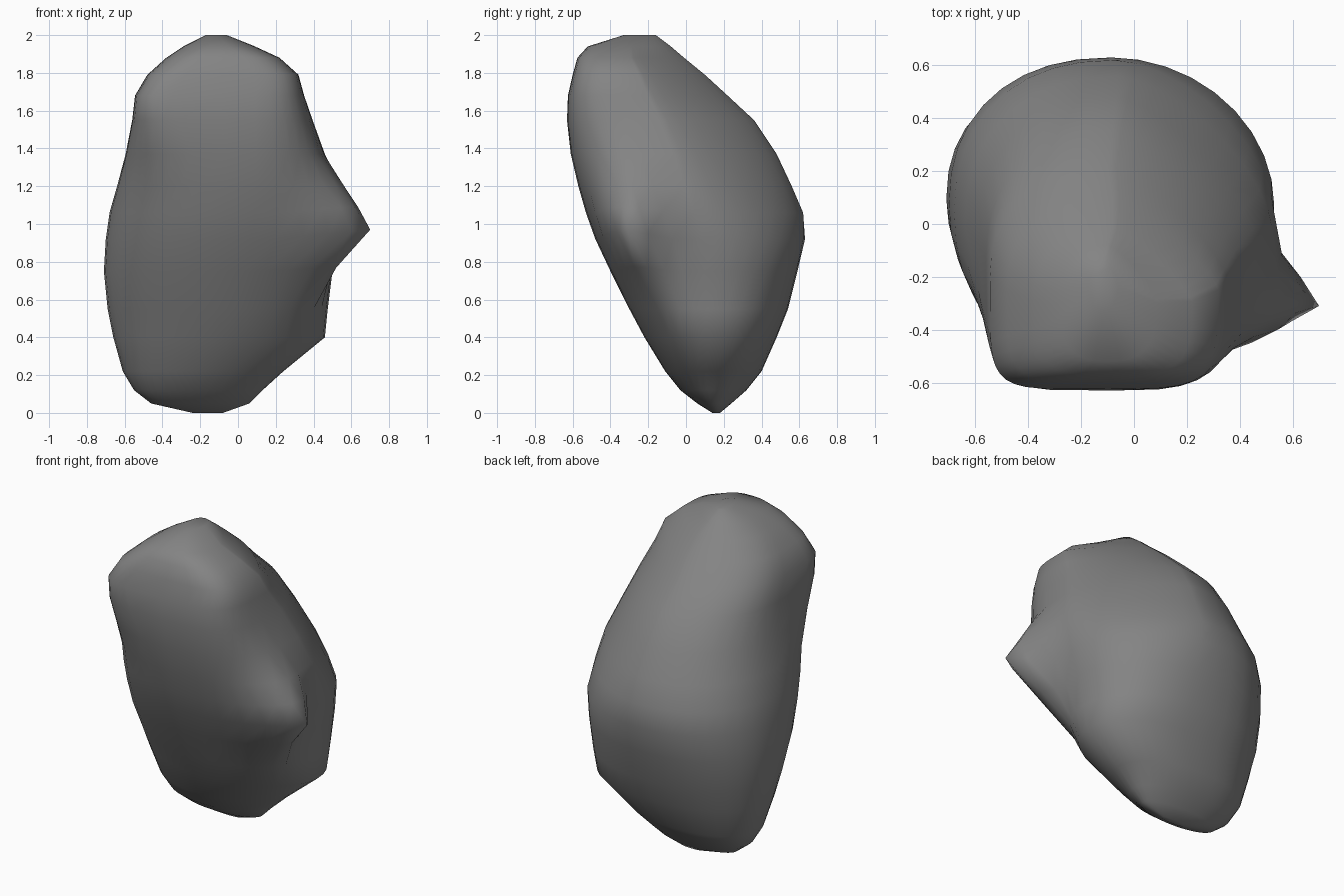
import bpy, bmesh, math
from mathutils import Vector

if "Cube" in bpy.data.objects:
    bpy.data.objects.remove(bpy.data.objects["Cube"])

SEG = 36
# level: z, x min, x max, y min, y max,
# squareness of the front-left, front-right and back-right corners
LEVELS = [
    (0.0, -0.24, -0.08, 0.14, 0.18, 2, 2, 2),
    (0.05, -0.46, 0.06, 0.06, 0.24, 2, 2, 2),
    (0.12, -0.55, 0.13, -0.03, 0.32, 2, 2, 2.1),
    (0.22, -0.61, 0.24, -0.11, 0.40, 2, 2, 2.2),
    (0.40, -0.66, 0.46, -0.22, 0.48, 2, 1.9, 2.3),
    (0.55, -0.69, 0.475, -0.30, 0.54, 2, 2.1, 2.25),
    (0.75, -0.71, 0.50, -0.40, 0.59, 2.1, 2.4, 2.2),
    (0.92, -0.70, 0.53, -0.48, 0.63, 2.2, 2.6, 1.95),
    (1.06, -0.68, 0.53, -0.53, 0.62, 2.3, 2.7, 1.65),
    (1.20, -0.64, 0.52, -0.57, 0.56, 2.5, 2.8, 1.5),
    (1.37, -0.595, 0.46, -0.61, 0.48, 3.2, 3, 1.4),
    (1.55, -0.56, 0.395, -0.63, 0.36, 5, 3.5, 1.35),
    (1.68, -0.545, 0.35, -0.625, 0.22, 6, 4, 1.3),
    (1.79, -0.48, 0.32, -0.60, 0.10, 5, 4, 1.25),
    (1.88, -0.38, 0.22, -0.575, -0.01, 3.5, 3.5, 1.2),
    (1.94, -0.29, 0.09, -0.52, -0.08, 2.6, 2.6, 1.3),
    (2.0, -0.17, -0.06, -0.33, -0.16, 2, 2, 2),
]


def ring(level):
    """Rounded outline whose four corners have their own squareness."""
    z, x0, x1, y0, y1, fl, fr, br = level
    points = []
    for i in range(SEG):
        a = math.tau * i / SEG
        c, s = math.cos(a), math.sin(a)
        if s > 0:
            n = br if c > 0 else 2.25
        else:
            n = fr if c > 0 else fl
        u = math.copysign(abs(c) ** (2 / n), c)
        v = math.copysign(abs(s) ** (2 / n), s)
        points.append(Vector(((x0 + x1 + u * (x1 - x0)) / 2,
                              (y0 + y1 + v * (y1 - y0)) / 2, z)))
    return points


# leaning boulder body, lofted through the levels
bm = bmesh.new()
rings = [[bm.verts.new(p) for p in ring(level)] for level in LEVELS]
for low, high in zip(rings, rings[1:]):
    for i in range(SEG):
        j = (i + 1) % SEG
        bm.faces.new((low[i], low[j], high[j], high[i]))
bm.faces.new(rings[0][::-1])
bm.faces.new(rings[-1])

# pointed spur on the right side: steep at the back, ramped from the front face
tip = Vector((0.70, -0.31, 0.97))
root = min(bm.verts, key=lambda v: (v.co - Vector((0.46, -0.28, 0.96))).length)
base = root.co.copy()
for v in bm.verts:
    d = v.co - base
    d.y *= 1.8 if d.y > 0 else 0.8
    d.z *= 0.9 if d.z > 0 else 1.0
    fall = max(0, 1 - d.length / 0.34)
    v.co += (tip - base) * fall

bmesh.ops.recalc_face_normals(bm, faces=bm.faces)
mesh = bpy.data.meshes.new("boulder")
bm.to_mesh(mesh)
bm.free()
mesh.shade_smooth()

# dark stone colour
stone = bpy.data.materials.new("stone")
stone.diffuse_color = (0.23, 0.23, 0.23, 1)
stone.use_nodes = True
stone.node_tree.nodes["Principled BSDF"].inputs["Base Color"].default_value = stone.diffuse_color
mesh.materials.append(stone)
bpy.context.collection.objects.link(bpy.data.objects.new("boulder", mesh))
